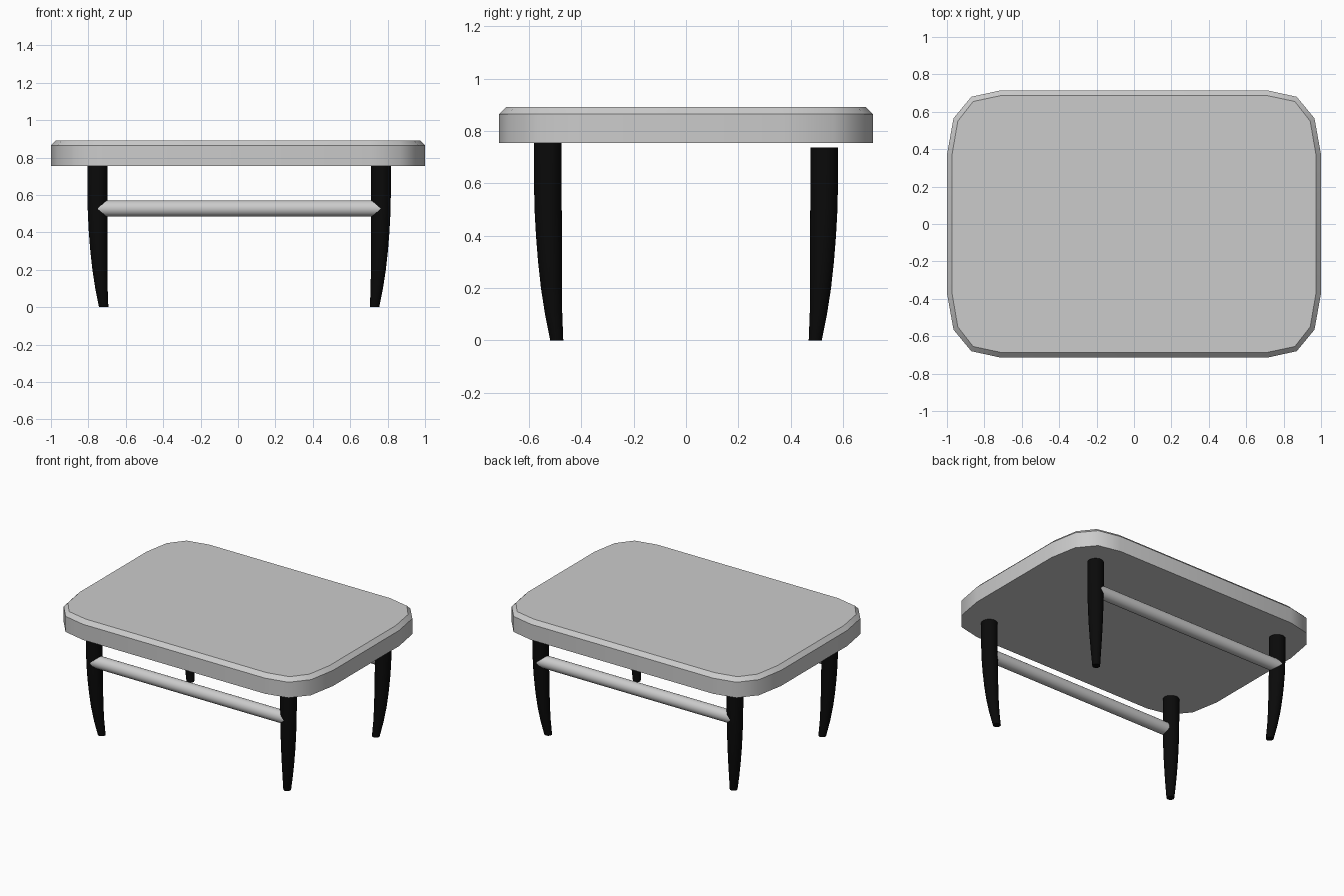
import bpy, bmesh, math
from mathutils import Matrix

cube = bpy.data.objects.get("Cube")
if cube:
    bpy.data.objects.remove(cube, do_unlink=True)


def make_material(name, value, rough):
    mat = bpy.data.materials.new(name)
    mat.use_nodes = True
    colour = (value, value, value, 1)
    mat.diffuse_color = colour
    node = mat.node_tree.nodes["Principled BSDF"]
    node.inputs["Base Color"].default_value = colour
    node.inputs["Roughness"].default_value = rough
    return mat


grey = make_material("light_grey", 0.6, 0.5)
black = make_material("black", 0.003, 0.5)


def finish(name, bm, mat, angle):
    bmesh.ops.recalc_face_normals(bm, faces=bm.faces)
    mesh = bpy.data.meshes.new(name)
    bm.to_mesh(mesh)
    bm.free()
    mesh.materials.append(mat)
    obj = bpy.data.objects.new(name, mesh)
    bpy.context.collection.objects.link(obj)
    bpy.ops.object.select_all(action="DESELECT")
    obj.select_set(True)
    bpy.context.view_layer.objects.active = obj
    bpy.ops.object.shade_smooth_by_angle(angle=math.radians(angle))
    return obj


def loft(name, rings, mat, angle):
    """Skin a stack of equal-length rings and cap both ends."""
    bm = bmesh.new()
    loops = [[bm.verts.new(p) for p in ring] for ring in rings]
    n = len(loops[0])
    for low, high in zip(loops, loops[1:]):
        for i in range(n):
            j = (i + 1) % n
            bm.faces.new((low[i], low[j], high[j], high[i]))
    bm.faces.new(loops[0])
    bm.faces.new(loops[-1])
    return finish(name, bm, mat, angle)


# Table top: rounded rectangle with a chamfered upper rim
def outline(corner, z):
    back = corner + [(-x, y) for x, y in reversed(corner)]
    return [(x, y, z) for x, y in back + [(-x, -y) for x, y in back]]


outer = [(1.0, 0.37), (0.965, 0.565), (0.87, 0.68), (0.71, 0.715)]
inner = [(0.973, 0.37), (0.942, 0.55), (0.86, 0.655), (0.705, 0.688)]
loft("table_top", [outline(outer, 0.755), outline(outer, 0.865),
                   outline(inner, 0.892)], grey, 40)

# Legs: round, tapering and curving inwards to the feet (height, radius, shift)
LEG = [(0, 0.025, 0.034), (0.05, 0.029, 0.028), (0.1, 0.033, 0.022),
       (0.2, 0.040, 0.0135), (0.3, 0.0455, 0.008), (0.4, 0.0495, 0.004),
       (0.5, 0.052, 0.001), (0.6, 0.053, 0)]
SIDES = 32
for side, sx in (("left", 1), ("right", -1)):
    for end, sy, top in (("front", -1, 0.756), ("back", 1, 0.738)):
        rings = []
        for z, r, shift in LEG + [(top, 0.053, 0)]:
            cx = sx * (0.758 - shift) + 0.006
            cy = sy * (0.528 - shift)
            angles = [math.tau * i / SIDES for i in range(SIDES)]
            rings.append([(cx + r * math.cos(a), cy + r * math.sin(a), z)
                          for a in angles])
        loft(f"{end}_{side}_leg", rings, black, 40)

# Stretchers: round rails joining the legs along both long sides
for end, sy in (("front", -1), ("back", 1)):
    bm = bmesh.new()
    bmesh.ops.create_cone(
        bm, cap_ends=True, segments=SIDES, radius1=0.043, radius2=0.043,
        depth=1.51, matrix=Matrix.Translation((0.006, sy * 0.5365, 0.528))
        @ Matrix.Rotation(math.pi / 2, 4, "Y"))
    finish(f"{end}_stretcher", bm, grey, 40)
